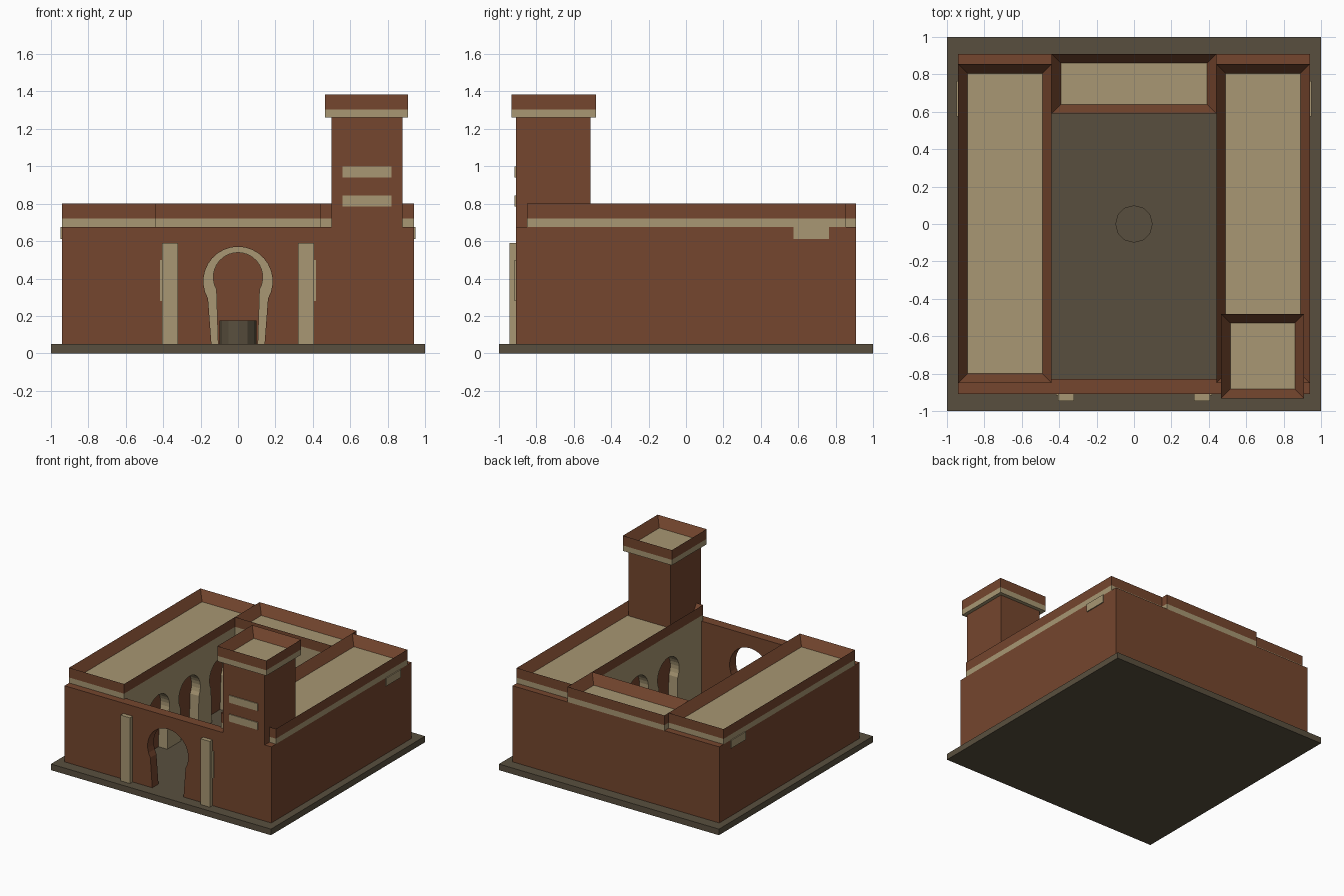
import bpy, bmesh, math
from mathutils import Matrix, Vector

if "Cube" in bpy.data.objects:
    bpy.data.objects.remove(bpy.data.objects["Cube"])


def material(name, rgb):
    m = bpy.data.materials.new(name)
    lin = [((c / 255 + 0.055) / 1.055) ** 2.4 for c in rgb]
    m.diffuse_color = (*lin, 1)
    m.use_nodes = True
    m.node_tree.nodes["Principled BSDF"].inputs["Base Color"].default_value = m.diffuse_color
    return m


BROWN = material("red_brown_clay", (117, 70, 46))
SAND = material("sand_plaster", (168, 151, 115))
STONE = material("dark_stone", (89, 79, 62))


def finish(name, bm, *mats):
    bmesh.ops.recalc_face_normals(bm, faces=bm.faces)
    me = bpy.data.meshes.new(name)
    bm.to_mesh(me)
    bm.free()
    for m in mats:
        me.materials.append(m)
    ob = bpy.data.objects.new(name, me)
    bpy.context.collection.objects.link(ob)
    return ob


def box_mesh(x, y, z):
    bm = bmesh.new()
    size = (x[1] - x[0], y[1] - y[0], z[1] - z[0])
    mid = (sum(x) / 2, sum(y) / 2, sum(z) / 2)
    bmesh.ops.create_cube(bm, size=1, matrix=Matrix.Translation(mid) @ Matrix.Diagonal((*size, 1)))
    return bm


def box(name, x, y, z, mat):
    return finish(name, box_mesh(x, y, z), mat)


def roof(name, x, y, z0, z1, z2):
    """Sand band with a clay parapet around a sunken sand floor."""
    box(name + "_band", x, y, (z0, z1), SAND)
    bm = box_mesh(x, y, (z1, z2))
    bm.normal_update()
    top = max(bm.faces, key=lambda f: f.calc_center_median().z)
    bmesh.ops.inset_region(bm, faces=[top], thickness=0.05, use_even_offset=True)
    for v in top.verts:
        v.co.z = z1 + 0.003
    top.material_index = 1
    finish(name + "_parapet", bm, BROWN, SAND)


def keyhole(center, r, zc, foot):
    """Horseshoe outline from left foot to right foot."""
    pts = [(center - foot, Z0)]
    for i in range(21):
        a = math.radians(210 - 240 * i / 20)
        pts.append((center + r * math.cos(a), zc + r * math.sin(a)))
    return pts + [(center + foot, Z0)]


def arcade(name, a, b, arches, axis, near, far, mat):
    """Wall from a to b along one axis, with arched openings down to the floor."""
    outline = [(a, Z0)]
    for arch in arches:
        outline += keyhole(*arch)
    outline += [(b, Z0), (b, Z1), (a, Z1)]
    bm = bmesh.new()

    def place(u, z, d):
        return (u, d, z) if axis == "x" else (d, u, z)
    face = bm.faces.new([bm.verts.new(place(u, z, near)) for u, z in outline])
    ext = bmesh.ops.extrude_face_region(bm, geom=[face], use_keep_orig=True)
    moved = [e for e in ext["geom"] if isinstance(e, bmesh.types.BMVert)]
    shift = Vector(place(0, 0, far - near))
    bmesh.ops.translate(bm, verts=moved, vec=shift)
    return finish(name, bm, mat)


Z0, Z1 = 0.05, 0.675

# Ground slab
box("ground_slab", (-1, 1), (-1, 1), (0, Z0), STONE)

# Front wall with the entrance arch
arcade("front_wall", -0.94, 0.94, [(0, 0.185, 0.385, 0.142)], "x", -0.91, -0.83, BROWN)

# Side wings with courtyard arcades
for s, side in ((-1, "left"), (1, "right")):
    def span(p, q):
        return tuple(sorted((s * p, s * q)))
    box(side + "_wing", span(0.52, 0.94), (-0.83, 0.91), (Z0, Z1), BROWN)
    arcade(side + "_arcade", -0.83, 0.67,
           [(y, 0.14, 0.40, 0.11) for y in (-0.4, 0, 0.4)], "y", s * 0.44, s * 0.52, SAND)
    roof(side + "_roof", span(0.44, 0.94), (-0.85, 0.855), Z1, 0.72, 0.8)
    # Entrance pilasters and small wall plates
    box(side + "_pilaster", span(0.32, 0.405), (-0.945, -0.91), (Z0, 0.59), SAND)
    box(side + "_pilaster_plate", span(0.33, 0.418), (-0.918, -0.91), (0.28, 0.5), SAND)
    box(side + "_wall_plate", span(0.94, 0.948), (0.575, 0.765), (0.61, Z1), SAND)

# Back wing
box("back_wing", (-0.52, 0.52), (0.67, 0.91), (Z0, Z1), BROWN)
arcade("back_arcade", -0.44, 0.44, [(0, 0.132, 0.407, 0.105)], "x", 0.59, 0.67, SAND)
roof("back_roof", (-0.44, 0.44), (0.59, 0.91), Z1, 0.72, 0.8)

# Tower with two plates on its front
box("tower", (0.5, 0.88), (-0.91, -0.51), (Z1, 1.26), BROWN)
roof("tower_cap", (0.465, 0.91), (-0.932, -0.48), 1.26, 1.305, 1.385)
for i, z in enumerate((0.785, 0.94)):
    box(f"tower_plate_{i + 1}", (0.56, 0.82), (-0.917, -0.91), (z, z + 0.06), SAND)

# Courtyard fountain
bm = bmesh.new()
bmesh.ops.create_cone(bm, cap_ends=True, segments=12, radius1=0.1, radius2=0.1, depth=0.125,
                      matrix=Matrix.Translation((0, 0, Z0 + 0.0625)))
finish("fountain", bm, STONE)
